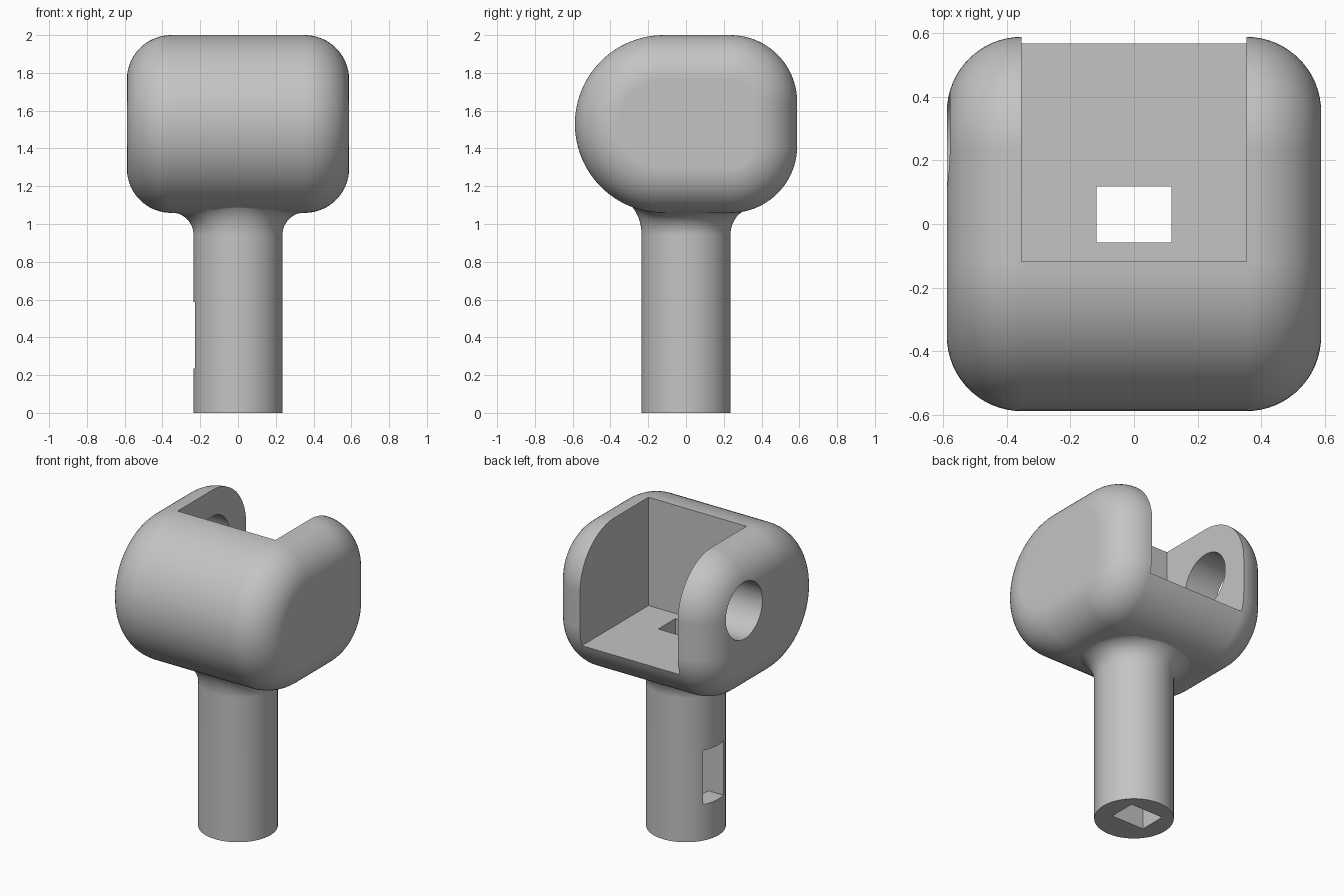
import bpy, bmesh
from math import sin, cos, pi, sqrt, radians

if "Cube" in bpy.data.objects:
    bpy.data.objects.remove(bpy.data.objects["Cube"])

U = 2 / 34  # design unit: the whole part is 34 units tall

grey = bpy.data.materials.new("plain_grey")
grey.use_nodes = True
grey.diffuse_color = (0.55, 0.55, 0.55, 1)
grey.node_tree.nodes["Principled BSDF"].inputs["Base Color"].default_value = grey.diffuse_color


def add_object(name, bm):
    bmesh.ops.recalc_face_normals(bm, faces=bm.faces)
    mesh = bpy.data.meshes.new(name)
    bm.to_mesh(mesh)
    bm.free()
    mesh.materials.append(grey)
    obj = bpy.data.objects.new(name, mesh)
    bpy.context.collection.objects.link(obj)
    return obj


def loft(name, rings):
    """Skin a list of closed rings and cap both ends."""
    bm = bmesh.new()
    loops = [[bm.verts.new([c * U for c in p]) for p in ring] for ring in rings]
    n = len(loops[0])
    for a, b in zip(loops, loops[1:]):
        for i in range(n):
            j = (i + 1) % n
            bm.faces.new((a[i], a[j], b[j], b[i]))
    bm.faces.new(loops[0])
    bm.faces.new(loops[-1])
    return add_object(name, bm)


def box(name, lo, hi):
    corners = [(lo[0], lo[1]), (hi[0], lo[1]), (hi[0], hi[1]), (lo[0], hi[1])]
    return loft(name, [[(x, y, z) for x, y in corners] for z in (lo[2], hi[2])])


def combine(target, other, operation):
    mod = target.modifiers.new(other.name, "BOOLEAN")
    mod.operation, mod.solver, mod.object = operation, "EXACT", other
    bpy.context.view_layer.objects.active = target
    bpy.ops.object.modifier_apply(modifier=mod.name)
    bpy.data.objects.remove(other)


# Head: half-round front, rounded back corners, filleted sides
def head_ring(x, inset):
    ring = []
    for cy, cz, r, start, sweep, steps in (
            (4, 28, 6, 0, 90, 20), (-2, 26, 8, 90, 180, 48), (4, 24, 6, 270, 90, 20)):
        for i in range(steps + 1):
            a = radians(start + sweep * i / steps)
            ring.append((x, cy + (r - inset) * cos(a), cz + (r - inset) * sin(a)))
    return ring


STEPS = 16
fillet = [(6 + 4 * sin(i * pi / 2 / STEPS), 4 - 4 * cos(i * pi / 2 / STEPS))
          for i in range(STEPS + 1)]
head = loft("clevis_head", [head_ring(-x, d) for x, d in reversed(fillet)]
            + [head_ring(x, d) for x, d in fillet])


# Shaft: cylinder whose flared neck follows the underside of the head
def underside(y):
    if y < -2:
        return 26 - sqrt(64 - (y + 2) ** 2)
    return 24 - sqrt(36 - (y - 4) ** 2) if y > 4 else 18


def shaft_ring(r, height):
    angles = [i * 2 * pi / 96 for i in range(96)]
    return [(r * cos(a), r * sin(a), height(6 * sin(a))) for a in angles]


rings = [shaft_ring(4, lambda y: 0)]
for i in range(13):
    a = i / 12 * pi / 2
    rings.append(shaft_ring(
        6 - 2 * cos(a), lambda y, a=a: 16 + (underside(y) + 0.03 - 16) * sin(a)))
rings.append(shaft_ring(5, lambda y: 20))
shaft = loft("shaft", rings)
combine(head, shaft, "UNION")

# Cuts: open slot, square channel, side window and pin hole
pin = [[(x, 4 + 3.1 * cos(i * pi / 32), 28 + 3.1 * sin(i * pi / 32)) for i in range(64)]
       for x in (-12, -5)]
for cutter in (box("slot", (-6, -2, 22), (6, 12, 36)),
               box("channel", (-2, -1, -1), (2, 2, 23)),
               box("window", (-6, -1, 4), (0, 2, 10)),
               loft("pin_hole", pin)):
    combine(head, cutter, "DIFFERENCE")

# Smooth shading with crisp cut edges
bpy.ops.object.select_all(action="DESELECT")
head.select_set(True)
bpy.context.view_layer.objects.active = head
bpy.ops.object.shade_smooth_by_angle(angle=radians(30))
normals = head.modifiers.new("even_normals", "WEIGHTED_NORMAL")
normals.keep_sharp = True
